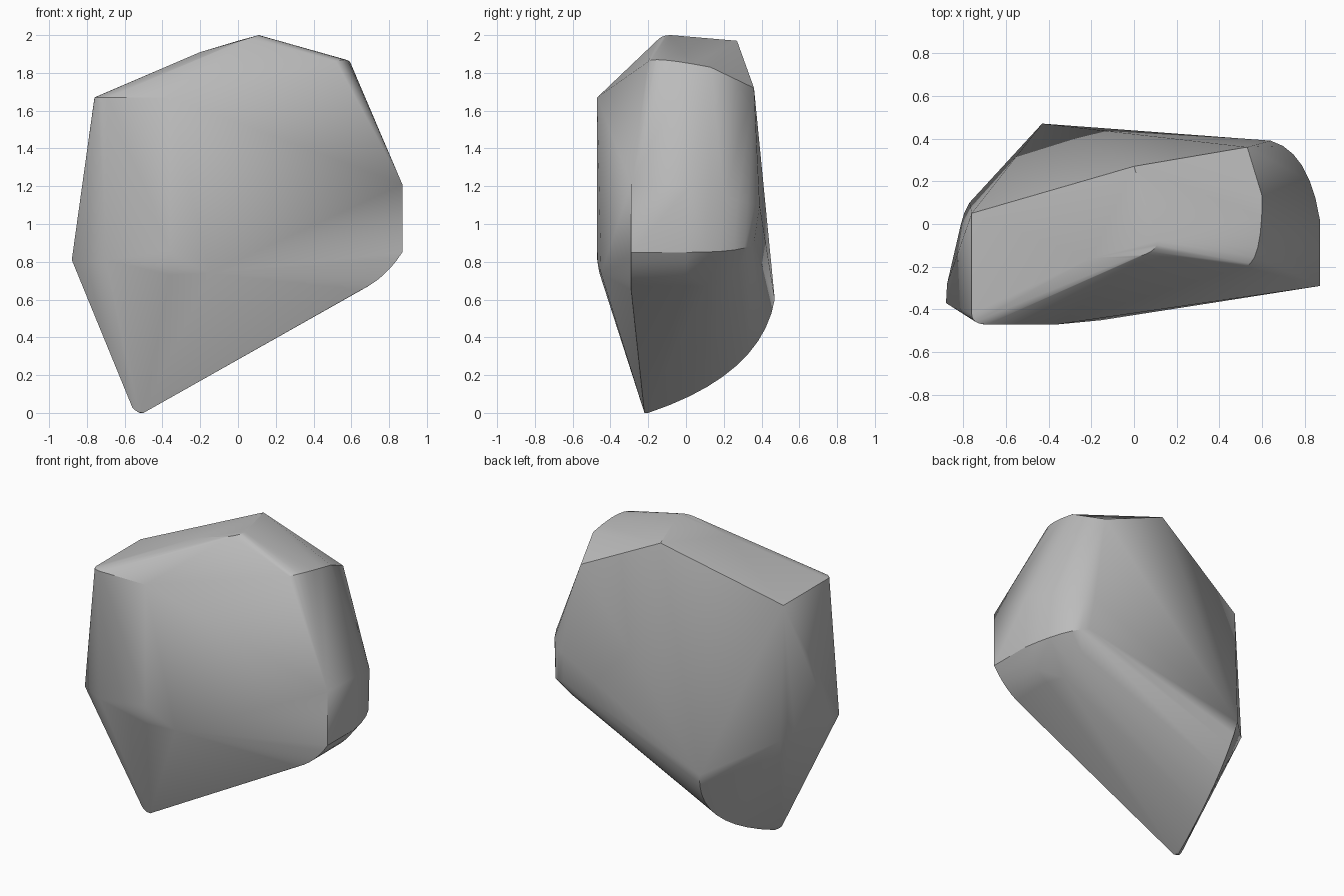
import bpy
import bmesh
import math
from mathutils import Vector

if "Cube" in bpy.data.objects:
    bpy.data.objects.remove(bpy.data.objects["Cube"], do_unlink=True)


def rounded(start, control, end, steps=6):
    """Points along a softly rounded edge or corner."""
    start, control, end = Vector(start), Vector(control), Vector(end)
    points = []
    for i in range(steps + 1):
        t = i / steps
        points.append(start.lerp(control, t).lerp(control.lerp(end, t), t))
    return points


def make_material(name, colour):
    material = bpy.data.materials.new(name)
    material.use_nodes = True
    material.diffuse_color = colour
    for node in material.node_tree.nodes:
        if node.type == "BSDF_PRINCIPLED":
            node.inputs["Base Color"].default_value = colour
            node.inputs["Roughness"].default_value = 0.9
    return material


def make_hull(name, points, material):
    """Wrap a tight convex skin around the points."""
    mesh = bpy.data.meshes.new(name)
    bm = bmesh.new()
    for point in points:
        bm.verts.new(point)
    bmesh.ops.convex_hull(bm, input=bm.verts[:], use_existing_faces=False)
    loose = [v for v in bm.verts if not v.link_faces]
    bmesh.ops.delete(bm, geom=loose, context="VERTS")
    bmesh.ops.recalc_face_normals(bm, faces=bm.faces[:])
    bm.to_mesh(mesh)
    bm.free()
    mesh.materials.append(material)
    rock = bpy.data.objects.new(name, mesh)
    bpy.context.collection.objects.link(rock)
    return rock


# Sloping crown with its two tilted planes
crown = [(-.76, .05, 1.67), (-.2, -.16, 1.91), (0, .27, 1.97), (.53, .36, 1.72)]
crown += rounded((-.02, -.16, 1.96), (.11, -.14, 2), (.11, -.08, 2))
crown += rounded((.52, -.2, 1.86), (.6, -.18, 1.89), (.6, .13, 1.83))

# Broad front face and its softened left edge
front = [(-.36, -.47, 1.67), (-.15, -.45, .74)]
front += rounded((-.76, -.42, 1.67), (-.76, -.47, 1.67), (-.69, -.47, 1.67))
front += rounded((-.36, -.47, .86), (-.36, -.47, .78), (-.36, -.455, .73))
front += [(-.7, -.47, .81)]

# Bulging left side
left_side = [(-.88, -.37, .81), (-.875, -.28, .81)]
left_side += rounded((-.81, 0, .82), (-.8, .05, .8), (-.77, .1, .78), 2)

# Right end with a rounded lower edge and back corner
right_end = [(.87, -.29, 1.21)]
for y in (-.29, 0):
    right_end += rounded((.65, y, .65), (.78, y, .71), (.87, y, .85))
right_end += rounded((.87, .02, 1.2), (.82, .34, 1.1), (.64, .39, 1.1))
right_end += rounded((.87, 0, .85), (.82, .33, .85), (.66, .36, .9))
right_end += rounded((.65, 0, .65), (.66, .36, .68), (.64, .39, 1.1))

# Curved keel running from the back corner down to the tip
keel = rounded((-.43, .47, .6), (-.36, .4, .2), (-.52, -.2, 0), 10)
keel += rounded((-.56, -.22, .03), (-.54, -.22, 0), (-.5, -.22, 0), 3)

stone = make_material("stone grey", (.5, .5, .5, 1))
rock = make_hull("rock", crown + front + left_side + right_end + keel, stone)

# Soft shading with crisp main ridges
bpy.ops.object.select_all(action="DESELECT")
rock.select_set(True)
bpy.context.view_layer.objects.active = rock
bpy.ops.object.shade_smooth_by_angle(angle=math.radians(32))
